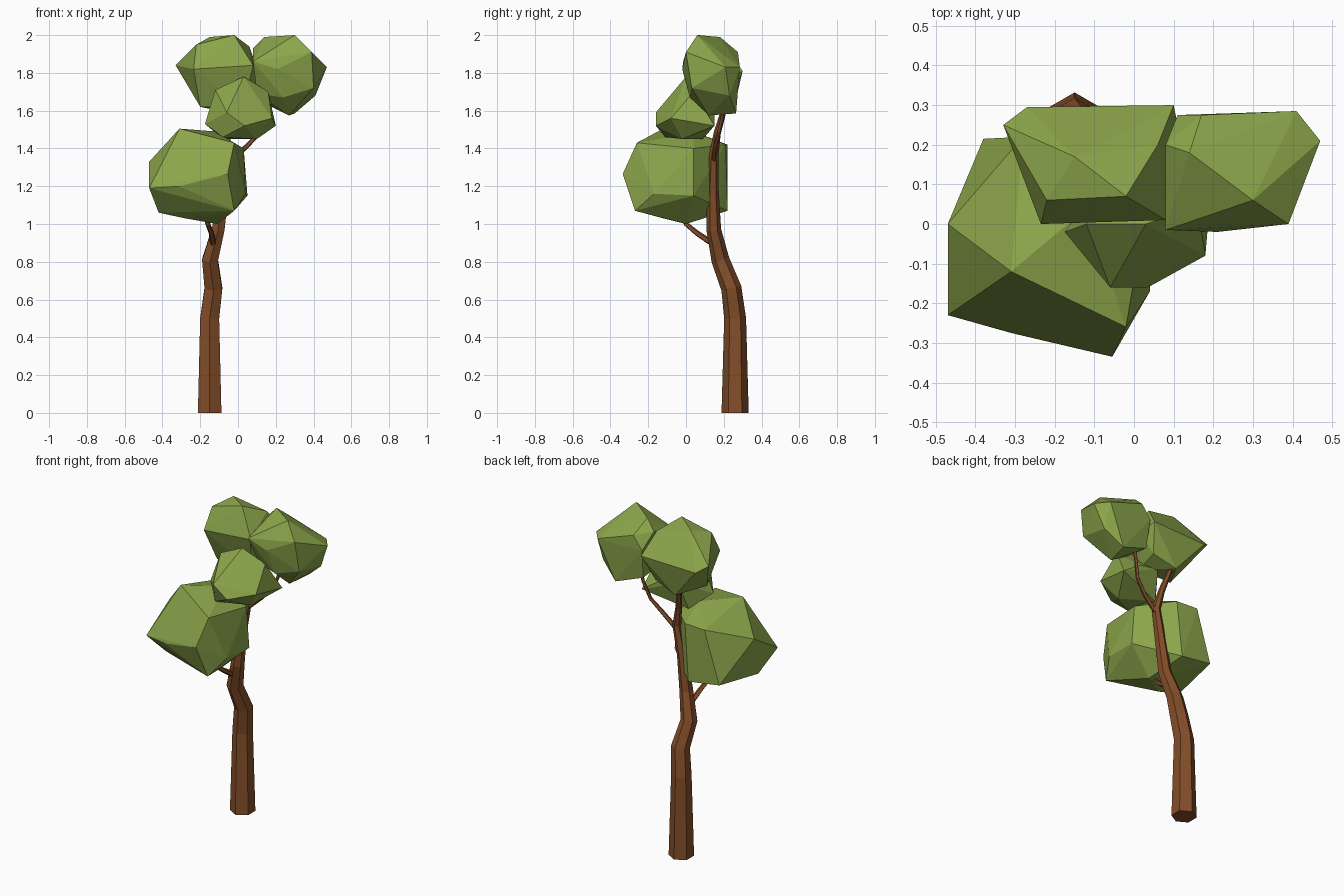
import bpy, bmesh, math
from mathutils import Vector


def material(name, rgb):
    m = bpy.data.materials.new(name)
    m.diffuse_color = (*rgb, 1)
    return m


BARK = material("bark", (0.23, 0.075, 0.022))
LEAF = material("leaf", (0.26, 0.38, 0.07))


def finish(name, bm, mat):
    bmesh.ops.recalc_face_normals(bm, faces=bm.faces)
    me = bpy.data.meshes.new(name)
    bm.to_mesh(me)
    bm.free()
    me.materials.append(mat)
    ob = bpy.data.objects.new(name, me)
    bpy.context.collection.objects.link(ob)
    return ob


def limb(name, path, sides):
    """Sweep a tapering polygon along (x, y, z, radius) points."""
    bm = bmesh.new()
    pts = [Vector(p[:3]) for p in path]
    rings = []
    for i, p in enumerate(pts):
        t = (pts[min(i + 1, len(pts) - 1)] - pts[max(i - 1, 0)]).normalized()
        if i == 0 and p.z == 0:
            t = Vector((0, 0, 1))
        u = (Vector((0, 1, 0)) - t * t.y).normalized()
        v = t.cross(u)
        ring = []
        for k in range(sides):
            a = math.tau * k / sides
            ring.append(bm.verts.new(p + path[i][3] * (u * math.cos(a) + v * math.sin(a))))
        rings.append(ring)
    for a, b in zip(rings, rings[1:]):
        for k in range(sides):
            j = (k + 1) % sides
            bm.faces.new((a[k], a[j], b[j], b[k]))
    bm.faces.new(rings[0])
    bm.faces.new(rings[-1])
    return finish(name, bm, BARK)


def clump(name, *points):
    """Faceted leaf mass: convex hull around a few corner points."""
    bm = bmesh.new()
    for p in points:
        bm.verts.new(p)
    res = bmesh.ops.convex_hull(bm, input=bm.verts)
    loose = [g for g in res["geom_interior"] if isinstance(g, bmesh.types.BMVert)]
    bmesh.ops.delete(bm, geom=loose, context="VERTS")
    return finish(name, bm, LEAF)


# Trunk, running up into the upper left clump
limb("trunk", [(-.15, .26, 0, .072), (-.15, .26, .5, .058), (-.13, .24, .66, .054),
               (-.148, .182, .81, .048), (-.105, .147, .97, .039), (-.075, .142, 1.18, .031),
               (-.04, .147, 1.36, .025), (-.065, .165, 1.48, .019),
               (-.1, .205, 1.62, .015), (-.1, .18, 1.75, .01)], 6)

# Side branches
limb("right_branch", [(-.045, .147, 1.33, .015), (.05, .155, 1.415, .013),
                      (.12, .175, 1.49, .011), (.155, .2, 1.6, .01), (.18, .2, 1.72, .007)], 5)
limb("low_branch", [(-.13, .15, .89, .018), (-.14, .06, .95, .015),
                    (-.16, 0, 1.0, .013), (-.2, -.06, 1.15, .008)], 5)

# Leaf clumps
clump("large_leaf_clump",
      (-.31, -.12, 1.505), (-.47, 0, 1.33), (-.47, -.23, 1.19), (-.31, -.275, 1.2),
      (-.02, -.26, 1.43), (-.055, -.335, 1.265), (-.02, -.27, 1.07), (.04, -.17, 1.16),
      (.03, .04, 1.40), (.05, .04, 1.15), (-.38, .215, 1.1), (-.28, .22, 1.42),
      (-.17, .22, 1.07), (-.14, .21, 1.42), (-.11, 0, 1.0), (-.42, -.11, 1.06),
      (-.12, .04, 1.49), (-.28, -.12, 1.03))
clump("small_leaf_clump",
      (.03, 0, 1.78), (-.12, 0, 1.71), (-.06, -.16, 1.59), (.035, -.16, 1.52),
      (.18, -.08, 1.56), (.2, .15, 1.52), (.16, .04, 1.7), (-.175, -.02, 1.53),
      (-.08, -.11, 1.46), (.1, -.02, 1.45), (-.08, .09, 1.45), (.08, .15, 1.6),
      (-.05, .15, 1.62))
clump("upper_left_leaf_clump",
      (-.33, .25, 1.84), (-.27, .295, 1.8), (.1, .3, 1.81), (.12, .2, 1.77),
      (-.02, .07, 2.0), (-.15, .17, 1.99), (-.22, .06, 1.95), (-.235, 0, 1.82),
      (-.2, .08, 1.62), (.08, .01, 1.84), (.06, .2, 1.94), (-.1, .25, 1.6),
      (.03, .08, 1.62), (.05, .23, 1.65))
clump("upper_right_leaf_clump",
      (.08, .2, 1.93), (.14, .18, 1.99), (.3, .06, 2.0), (.41, .285, 1.83),
      (.47, .21, 1.83), (.39, 0, 1.91), (.41, .23, 1.68), (.27, .12, 1.575),
      (.21, -.02, 1.82), (.08, -.015, 1.86), (.11, .275, 1.83), (.3, .265, 1.585),
      (.1, .06, 1.69), (.17, .275, 1.91), (.4, .03, 1.72), (.12, .25, 1.65),
      (.24, .02, 1.67))
